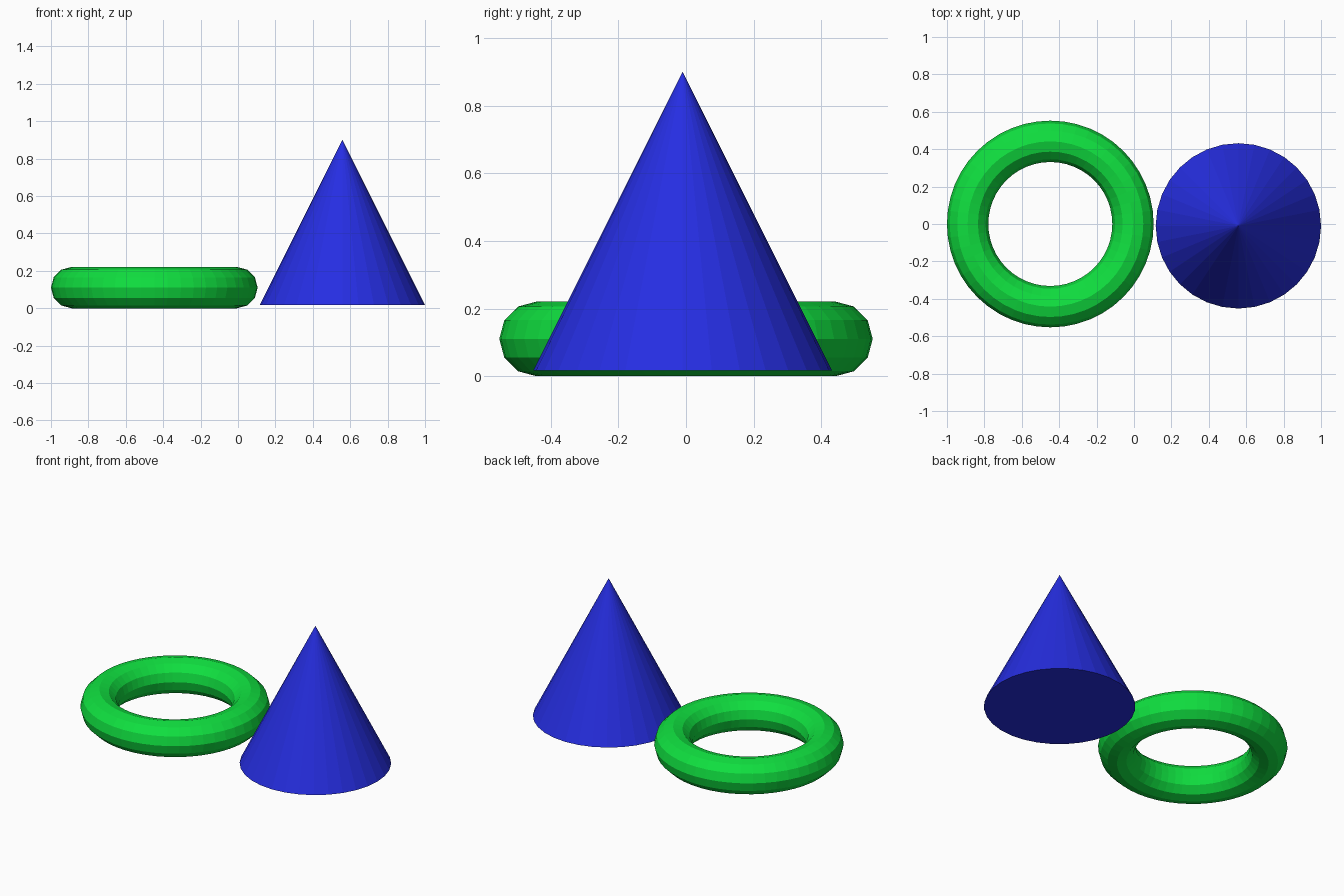
import bpy

if "Cube" in bpy.data.objects:
    bpy.data.objects.remove(bpy.data.objects["Cube"])

UNIT = 0.442  # base radius shared by both shapes


def finish(name, mat_name, colour):
    obj = bpy.context.object
    obj.name = name
    mat = bpy.data.materials.new(mat_name)
    mat.diffuse_color = (*colour, 1.0)
    mat.use_nodes = True
    mat.node_tree.nodes["Principled BSDF"].inputs["Base Color"].default_value = mat.diffuse_color
    obj.data.materials.append(mat)
    for p in obj.data.polygons:
        p.use_smooth = False
    return obj


# Flat-faceted ring lying on the ground
bpy.ops.mesh.primitive_torus_add(major_segments=48, minor_segments=12,
                                 major_radius=UNIT, minor_radius=UNIT * 0.25,
                                 location=(-0.4475, 0.0, UNIT * 0.25))
finish("ring", "green", (0.005, 0.74, 0.05))

# Cone beside it, raised slightly
bpy.ops.mesh.primitive_cone_add(vertices=32, radius1=UNIT, radius2=0.0,
                                depth=UNIT * 2,
                                location=(1.0 - UNIT, -0.01, 0.459))
finish("cone", "blue", (0.019, 0.027, 0.76))
